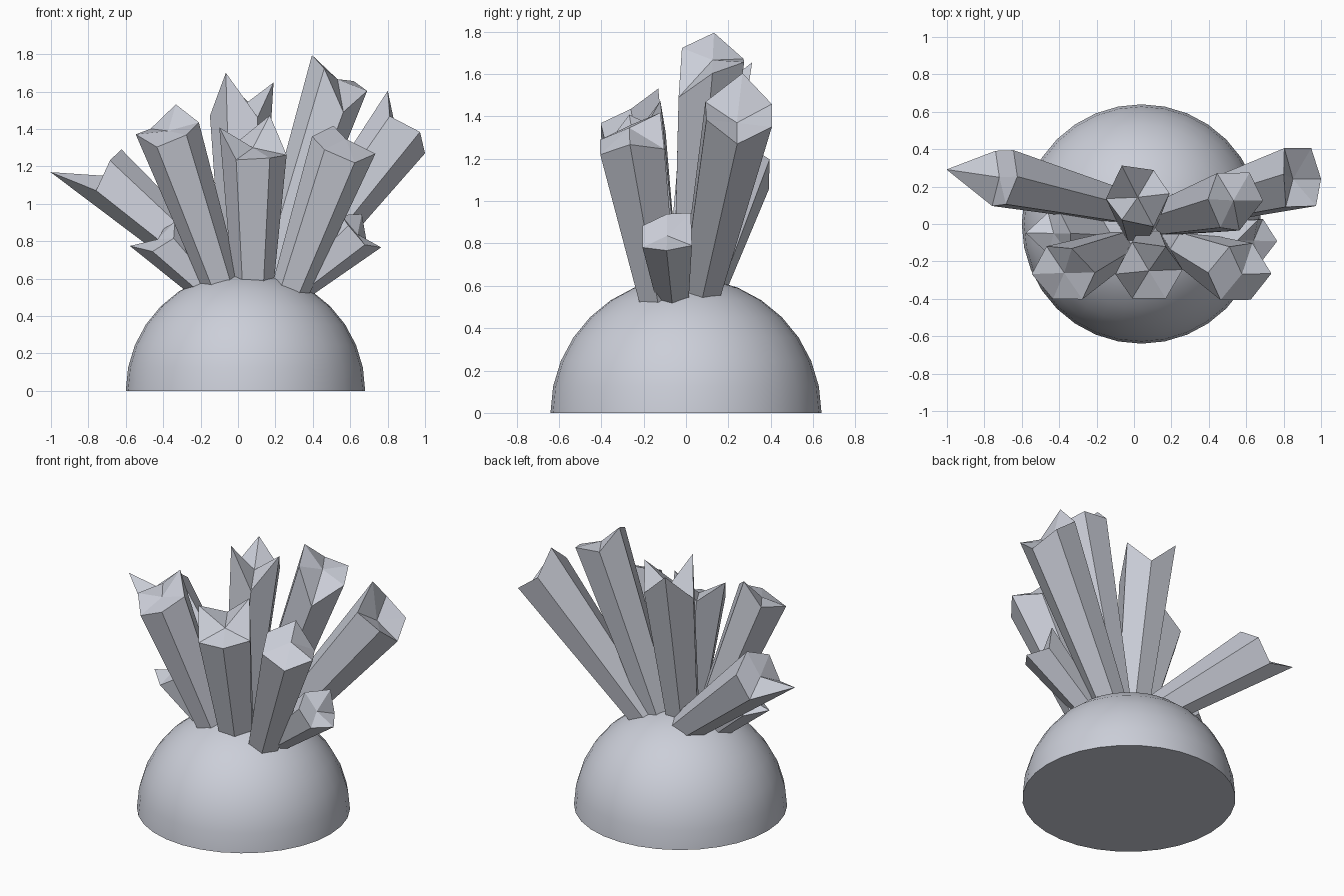
import bpy, bmesh, math
from mathutils import Vector

if "Cube" in bpy.data.objects:
    bpy.data.objects.remove(bpy.data.objects["Cube"])

stone = bpy.data.materials.new("pale grey stone")
stone.diffuse_color = (0.6, 0.62, 0.69, 1)
stone.use_nodes = True
stone.node_tree.nodes["Principled BSDF"].inputs["Base Color"].default_value = stone.diffuse_color


def finish(name, bm):
    bmesh.ops.recalc_face_normals(bm, faces=bm.faces)
    me = bpy.data.meshes.new(name)
    bm.to_mesh(me)
    bm.free()
    me.materials.append(stone)
    ob = bpy.data.objects.new(name, me)
    bpy.context.collection.objects.link(ob)
    return ob


# dome: upper half of a sphere with a flat, closed underside
bm = bmesh.new()
bmesh.ops.create_uvsphere(bm, u_segments=32, v_segments=16, radius=0.64)
cut = bmesh.ops.bisect_plane(bm, geom=bm.verts[:] + bm.edges[:] + bm.faces[:],
                             plane_co=(0, 0, 0), plane_no=(0, 0, -1),
                             dist=0.0005, clear_outer=True)
bmesh.ops.holes_fill(bm, edges=[e for e in bm.edges if e.is_boundary], sides=0)
bmesh.ops.translate(bm, verts=bm.verts, vec=(0.04, 0, 0))
dome = finish("dome", bm)
bpy.context.view_layer.objects.active = dome
dome.select_set(True)
bpy.ops.object.shade_smooth_by_angle(angle=math.radians(40))
dome.select_set(False)


def crystal(name, base, top, r_base, r_top, crown, mid):
    """Six-sided flaring prism with a jagged crown; crown = rise of each corner."""
    base, top = Vector(base), Vector(top)
    w = (top - base).normalized()
    u = Vector((0, 1, 0)).cross(w).normalized()
    v = w.cross(u)
    base -= w * 0.02          # sink the root into the dome
    bm = bmesh.new()
    low, high = [], []
    for k, rise in enumerate(crown):
        a = k * math.pi / 3
        d = u * math.cos(a) + v * math.sin(a)
        low.append(bm.verts.new(base + d * r_base))
        high.append(bm.verts.new(top + d * r_top + w * rise))
    centre = bm.verts.new(top + w * mid)
    bm.faces.new(low)
    for k in range(6):
        n = (k + 1) % 6
        bm.faces.new((low[k], low[n], high[n], high[k]))
        bm.faces.new((high[k], high[n], centre))
    finish(name, bm)


# crystals: root centre, crown centre, radii, corner rises from +x round, middle rise
crystal("left_crystal", (-.06, .09, .58), (-.72, .25, 1.15), .095, .17,
        (.02, 0, -.02, .23, -.05, 0), 0)
crystal("centre_back_crystal", (.02, 0, .58), (.02, .143, 1.52), .105, .17,
        (.13, .0, .16, -.05, .16, -.08), 0)
crystal("tall_right_crystal", (.17, .03, .57), (.51, .12, 1.60), .10, .17,
        (.06, .10, .06, .15, .09, -.10), .07)
crystal("front_left_crystal", (-.09, -.13, .57), (-.37, -.26, 1.38), .10, .17,
        (0, .11, .03, .05, -.03, -.02), .01)
crystal("far_right_crystal", (.25, .07, .57), (.85, .24, 1.37), .10, .18,
        (.01, .07, .07, .16, .03, .06), 0)
crystal("front_centre_crystal", (.08, -.13, .58), (.08, -.25, 1.30), .11, .18,
        (-.04, .15, 0, .11, -.04, -.03), 0)
crystal("front_right_crystal", (.28, -.13, .54), (.56, -.26, 1.30), .10, .175,
        (.03, -.05, .07, 0, -.02, -.03), .05)
crystal("small_right_crystal", (.28, -.06, .53), (.655, -.09, .85), .08, .135,
        (.03, -.02, .06, -.02, -.02, -.02), -.02)
crystal("small_left_crystal", (-.18, -.06, .56), (-.43, -.05, .81), .08, .13,
        (0, .02, -.02, .08, -.03, -.06), 0)
